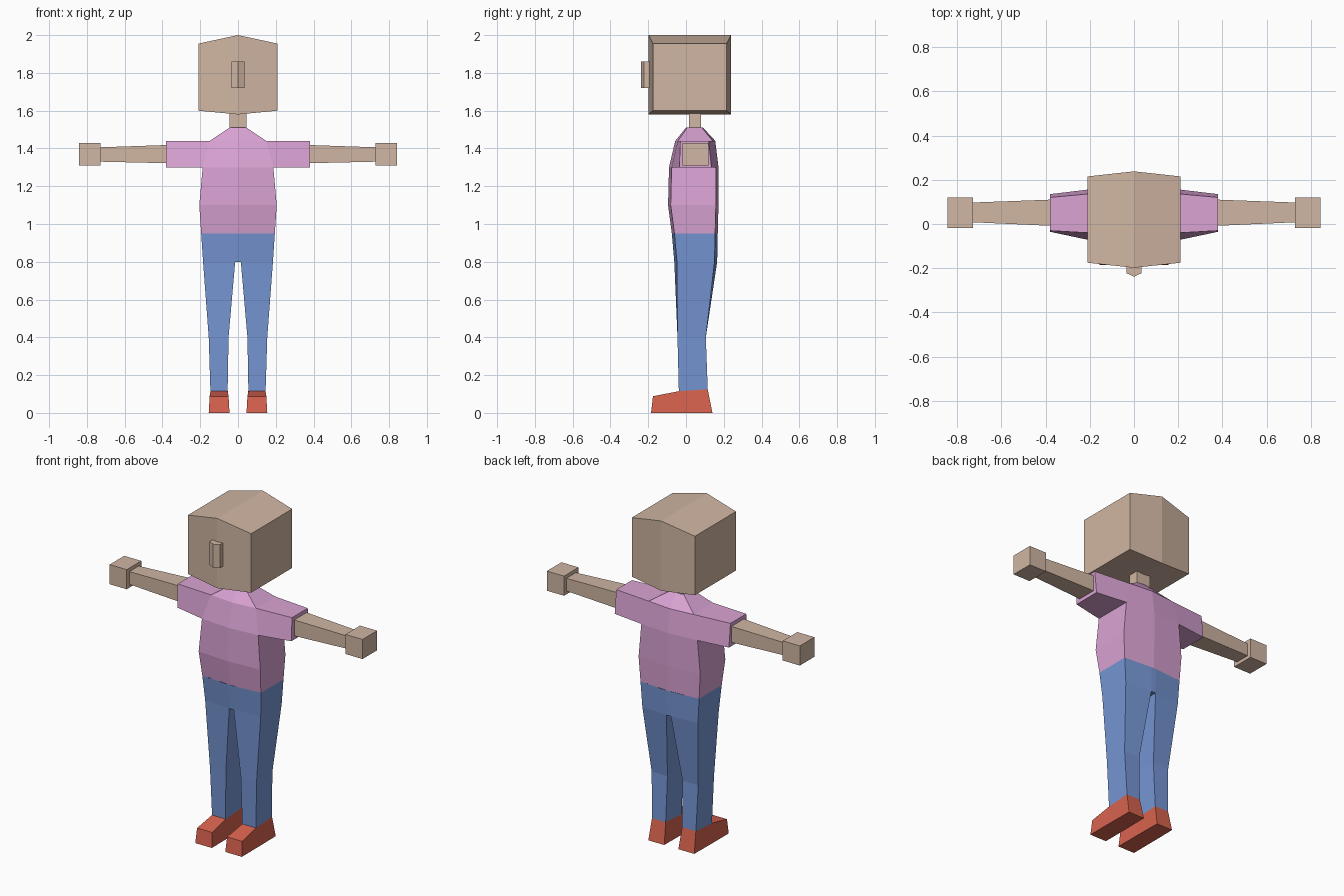
import bpy, bmesh

if "Cube" in bpy.data.objects:
    bpy.data.objects.remove(bpy.data.objects["Cube"])


def material(name, rgb):
    m = bpy.data.materials.new(name)
    lin = [(c / 255 / 12.92) if c < 10 else ((c / 255 + 0.055) / 1.055) ** 2.4 for c in rgb]
    m.diffuse_color = (*lin, 1)
    m.use_nodes = True
    m.node_tree.nodes["Principled BSDF"].inputs["Base Color"].default_value = m.diffuse_color
    return m


SKIN = material("skin", (208, 182, 163))
PINK = material("pink_shirt", (218, 163, 212))
BLUE = material("blue_denim", (118, 150, 212))
RED = material("red_shoe", (215, 98, 78))


def loft(name, rings, mat, start=True, end=True, skip=(), panels=(), mirror=False):
    """Skin a list of equal rings; skip = (ring, side) gaps, panels = extra faces by index."""
    bm = bmesh.new()
    vs = [[bm.verts.new(p) for p in r] for r in rings]
    n = len(rings[0])
    for k in range(len(rings) - 1):
        for i in range(n):
            if (k, i) not in skip:
                j = (i + 1) % n
                bm.faces.new((vs[k][i], vs[k][j], vs[k + 1][j], vs[k + 1][i]))
    if start:
        bm.faces.new(vs[0])
    if end:
        bm.faces.new(vs[-1])
    for ring, idx in panels:
        bm.faces.new([vs[ring][i] for i in idx])
    bmesh.ops.recalc_face_normals(bm, faces=bm.faces)
    me = bpy.data.meshes.new(name)
    bm.to_mesh(me)
    bm.free()
    me.materials.append(mat)
    ob = bpy.data.objects.new(name, me)
    bpy.context.collection.objects.link(ob)
    if mirror:
        ob.modifiers.new("mirror", 'MIRROR')
    return ob


def slab(x, y0, y1, z0, z1, x_top=None):
    """Rectangle across x, optionally leaning towards the top."""
    t = x if x_top is None else x_top
    return [(x, y0, z0), (x, y1, z0), (t, y1, z1), (t, y0, z1)]


def flat(x0, x1, y0, y1, z0, z1=None):
    """Rectangle across z, front edge at z0 and back edge at z1."""
    z1 = z0 if z1 is None else z1
    return [(x0, y0, z0), (x1, y0, z0), (x1, y1, z1), (x0, y1, z1)]


def body_ring(z, w, front, back, bulge=0.014):
    """Six-sided body section, fuller along the centre line."""
    f, b = front + bulge, back - bulge
    return [(-w, f, z), (0, front, z), (w, f, z), (w, b, z), (0, back, z), (-w, b, z)]


# Head: rectangular sections swelling to the middle
loft("head", [slab(-0.21, -0.175, 0.215, 1.60, 1.955),
              slab(0, -0.198, 0.238, 1.58, 2.0),
              slab(0.21, -0.175, 0.215, 1.60, 1.955)], SKIN)

# Nose with a centre crease, and neck
loft("nose", [slab(-0.035, -0.222, -0.185, 1.72, 1.86),
              slab(0, -0.238, -0.185, 1.72, 1.86),
              slab(0.035, -0.222, -0.185, 1.72, 1.86)], SKIN)
loft("neck", [flat(-0.045, 0.045, 0.015, 0.08, 1.50),
              flat(-0.045, 0.045, 0.015, 0.08, 1.59)], SKIN, False, False)

# Shirt body, open where the sleeves join
loft("shirt", [body_ring(0.95, 0.195, -0.075, 0.168),
               body_ring(1.10, 0.205, -0.095, 0.172),
               body_ring(1.30, 0.187, -0.09, 0.172),
               body_ring(1.44, 0.15, -0.057, 0.155),
               body_ring(1.51, 0.045, 0.0, 0.09, 0.006)], PINK,
     start=False, skip=[(2, 2), (2, 5)])

# Sleeves tapering away from the body
loft("sleeves", [[(0.187, -0.076, 1.30), (0.187, 0.158, 1.30), (0.15, 0.141, 1.44), (0.15, -0.043, 1.44)],
                 [(0.38, -0.035, 1.30), (0.38, 0.135, 1.30), (0.38, 0.12, 1.44), (0.38, -0.03, 1.44)]],
     PINK, start=False, mirror=True)

# Arms and hands
loft("arms", [slab(0.378, -0.008, 0.11, 1.322, 1.418),
              slab(0.732, 0.008, 0.097, 1.33, 1.406)], SKIN, False, False, mirror=True)
loft("hands", [slab(0.728, -0.018, 0.12, 1.31, 1.428),
               slab(0.842, -0.018, 0.12, 1.31, 1.428)], SKIN, mirror=True)


# Hips, with a narrow strip closing the gap between the legs
def hip_ring(z, w, front, back):
    f, b, g = front + 0.014, back - 0.014, 0.015
    return [(-w, f, z), (-g, front, z), (g, front, z), (w, f, z),
            (w, b, z), (g, back, z), (-g, back, z), (-w, b, z)]


loft("hips", [hip_ring(0.80, 0.185, -0.062, 0.165), hip_ring(0.95, 0.195, -0.075, 0.168)],
     BLUE, False, False, panels=[(0, (1, 2, 5, 6))])

# Trouser legs
loft("trouser_legs", [[(0.015, -0.062, 0.80), (0.185, -0.048, 0.80), (0.185, 0.151, 0.80), (0.015, 0.165, 0.80)],
                      flat(0.05, 0.155, -0.045, 0.105, 0.40),
                      flat(0.055, 0.146, -0.038, 0.115, 0.115, 0.125)],
     BLUE, False, False, mirror=True)


# Shoes: six-sided sole rising from toe to heel
def shoe_ring(points):
    left = [(x0, y, z) for x0, x1, y, z in points]
    right = [(x1, y, z) for x0, x1, y, z in points]
    return left + right[::-1]


loft("shoes", [shoe_ring([(0.045, 0.155, -0.185, 0), (0.045, 0.155, -0.035, 0), (0.047, 0.153, 0.14, 0)]),
               shoe_ring([(0.05, 0.15, -0.175, 0.088), (0.055, 0.146, -0.038, 0.115),
                          (0.055, 0.146, 0.115, 0.125)])],
     RED, end=False, panels=[(1, (0, 1, 4, 5))], mirror=True)
